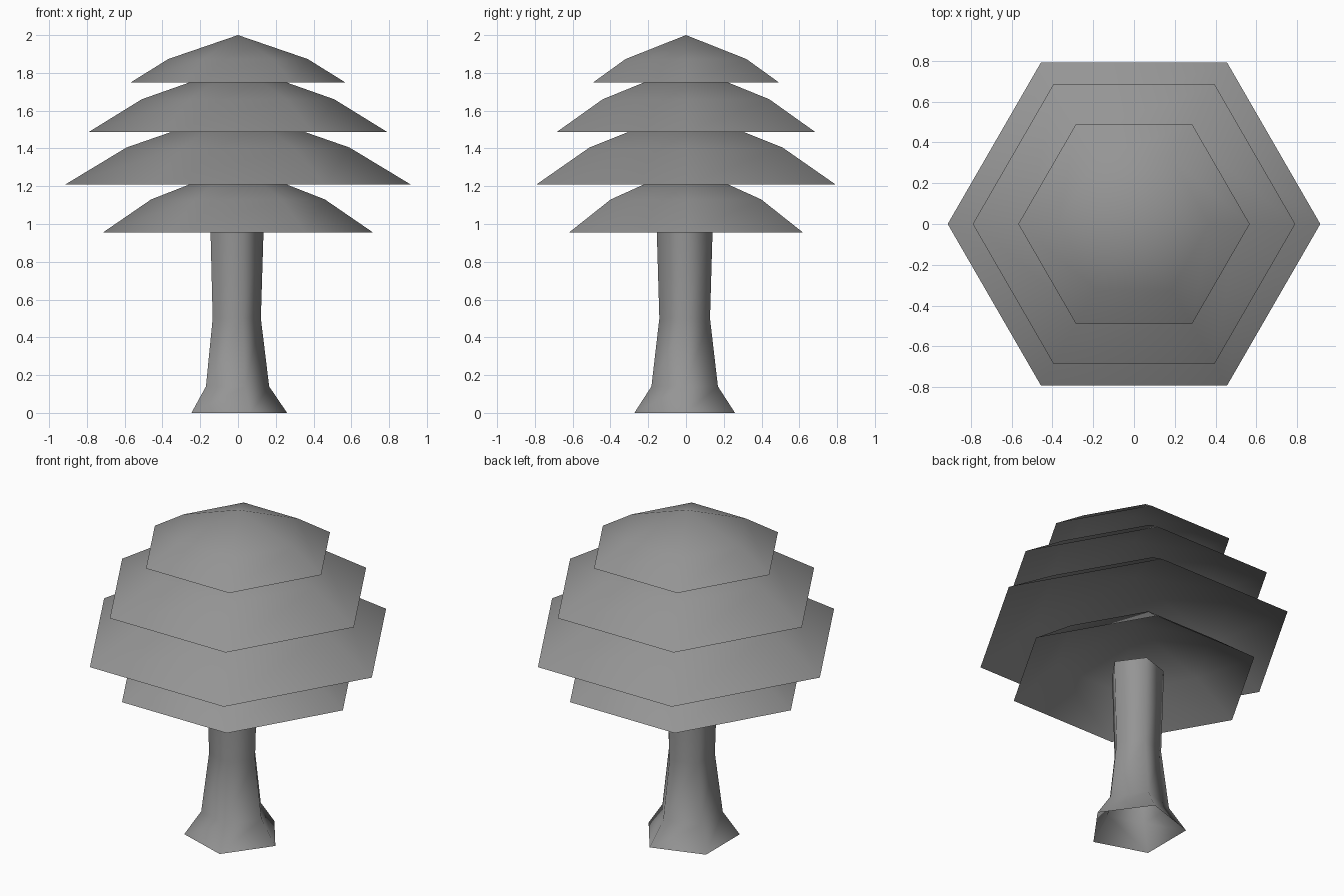
import bpy
import bmesh
from math import cos, sin, tau

cube = bpy.data.objects.get("Cube")
if cube:
    bpy.data.objects.remove(cube, do_unlink=True)

# One plain grey for the whole tree
GREY = (0.3, 0.3, 0.3, 1.0)
grey = bpy.data.materials.new("plain_grey")
grey.use_nodes = True
grey.diffuse_color = GREY
grey.node_tree.nodes["Principled BSDF"].inputs["Base Color"].default_value = GREY


def lathe(name, profile, sides, center=(0, 0)):
    """Open smooth shell around z from (radius, height) pairs; radius 0 makes a tip."""
    bm = bmesh.new()
    cx, cy = center
    rings = []
    for radius, z in profile:
        count = sides if radius > 0 else 1
        rings.append([bm.verts.new((cx + radius * cos(tau * i / sides),
                                    cy + radius * sin(tau * i / sides), z))
                      for i in range(count)])
    for low, high in zip(rings, rings[1:]):
        for i in range(sides):
            j = (i + 1) % sides
            if len(high) == 1:
                bm.faces.new((low[i], low[j], high[0]))
            else:
                bm.faces.new((low[i], low[j], high[j], high[i]))
    for face in bm.faces:
        face.smooth = True
    mesh = bpy.data.meshes.new(name)
    bm.to_mesh(mesh)
    bm.free()
    mesh.materials.append(grey)
    obj = bpy.data.objects.new(name, mesh)
    bpy.context.collection.objects.link(obj)
    return obj


# Five-sided trunk with flared foot
lathe("trunk", [(0.28, 0), (0.185, 0.14), (0.141, 0.5), (0.157, 1.02)],
      5, center=(-0.02, -0.007))

# Six-sided hollow canopy tiers: rim, shoulder, tip
tiers = {
    "canopy_bottom": [(0.715, 0.955), (0.46, 1.13), (0, 1.31)],
    "canopy_lower": [(0.913, 1.21), (0.59, 1.405), (0, 1.61)],
    "canopy_upper": [(0.79, 1.487), (0.51, 1.66), (0, 1.84)],
    "canopy_top": [(0.567, 1.75), (0.37, 1.873), (0, 2.0)],
}
for name, profile in tiers.items():
    lathe(name, profile, 6)
